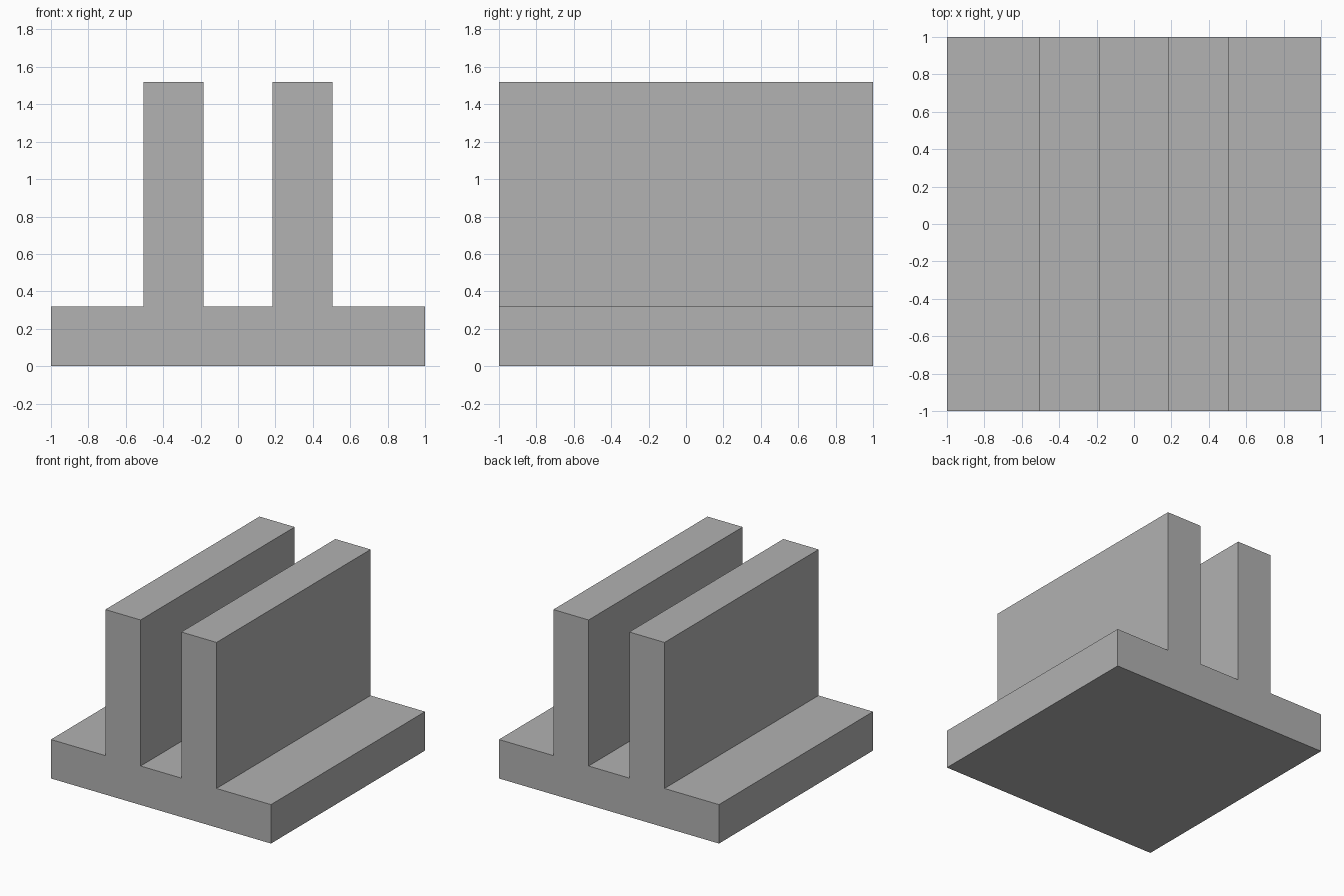
import bpy
import bmesh

cube = bpy.data.objects.get("Cube")
if cube:
    bpy.data.objects.remove(cube, do_unlink=True)

# Overall dimensions
HALF = 1.0
BASE_TOP = 0.32
WALL_TOP = 1.52
WALL_INNER = 0.185
WALL_OUTER = 0.505

# Single grey material
grey = bpy.data.materials.new("plain_grey")
grey.use_nodes = True
colour = (0.445, 0.445, 0.445, 1.0)
grey.diffuse_color = colour
grey.node_tree.nodes["Principled BSDF"].inputs["Base Color"].default_value = colour

# Right half of the cross-section, mirrored to complete the outline
half = [(HALF, 0), (HALF, BASE_TOP), (WALL_OUTER, BASE_TOP),
        (WALL_OUTER, WALL_TOP), (WALL_INNER, WALL_TOP), (WALL_INNER, BASE_TOP)]
outline = half + [(-x, z) for x, z in reversed(half)]

# Extrude the cross-section from front to back
bm = bmesh.new()
front = bm.faces.new([bm.verts.new((x, -HALF, z)) for x, z in outline])
result = bmesh.ops.extrude_face_region(bm, geom=[front], use_keep_orig=True)
back_verts = [v for v in result["geom"] if isinstance(v, bmesh.types.BMVert)]
bmesh.ops.translate(bm, verts=back_verts, vec=(0, 2 * HALF, 0))
bmesh.ops.recalc_face_normals(bm, faces=bm.faces[:])

mesh = bpy.data.meshes.new("twin_wall_base")
bm.to_mesh(mesh)
bm.free()
mesh.materials.append(grey)
body = bpy.data.objects.new("twin_wall_base", mesh)
bpy.context.collection.objects.link(body)
